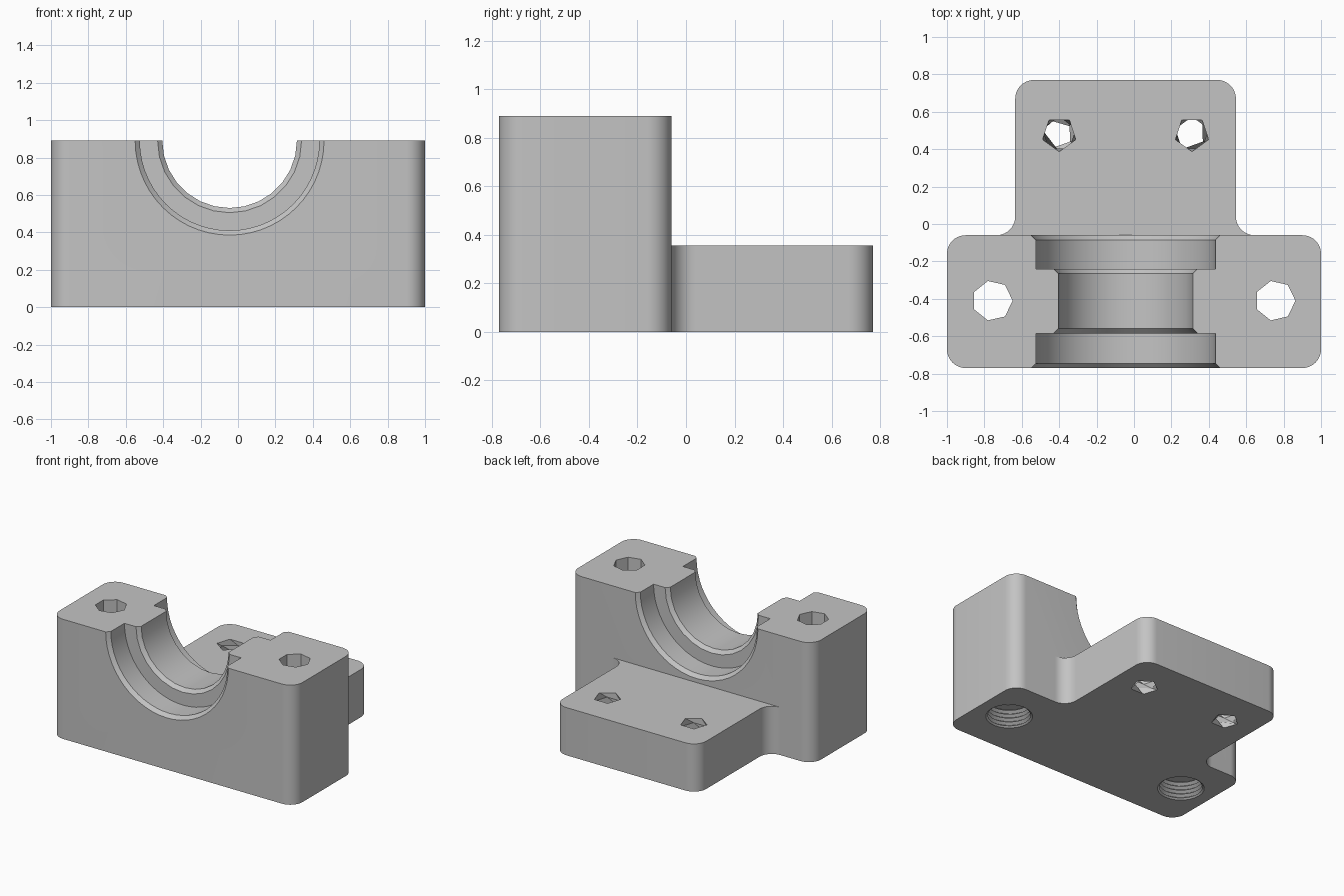
import bpy, bmesh
from math import sin, cos, pi, radians

cube = bpy.data.objects.get("Cube")
if cube:
    bpy.data.objects.remove(cube, do_unlink=True)

grey = bpy.data.materials.new("light_grey")
grey.use_nodes = True
colour = (0.55, 0.55, 0.55, 1)
grey.diffuse_color = colour
grey.node_tree.nodes["Principled BSDF"].inputs["Base Color"].default_value = colour

FRONT, STEP, BACK = -0.77, -0.06, 0.77
TOP, PLATE_TOP = 0.89, 0.355
R = 0.1


def loft(name, rings):
    """Closed solid through a list of equal-length rings."""
    bm = bmesh.new()
    loops = [[bm.verts.new(p) for p in ring] for ring in rings]
    for a, b in zip(loops, loops[1:]):
        for i in range(len(a)):
            j = (i + 1) % len(a)
            bm.faces.new((a[i], a[j], b[j], b[i]))
    bm.faces.new(loops[0])
    bm.faces.new(loops[-1])
    bmesh.ops.recalc_face_normals(bm, faces=bm.faces)
    mesh = bpy.data.meshes.new(name)
    bm.to_mesh(mesh)
    bm.free()
    mesh.materials.append(grey)
    obj = bpy.data.objects.new(name, mesh)
    bpy.context.collection.objects.link(obj)
    return obj


def extrude(name, outline, height):
    return loft(name, [[(x, y, z) for x, y in outline] for z in (0, height)])


def arc(cx, cy, start, end, r=R, steps=10):
    angles = [radians(start + (end - start) * i / steps) for i in range(steps + 1)]
    return [(cx + r * cos(a), cy + r * sin(a)) for a in angles]


def upright(x, y, profile, sides, start=0, twist=0):
    """Rings around a vertical axis from (z, radius) pairs."""
    return [[(x + r * cos(start + k * twist + 2 * pi * i / sides),
              y + r * sin(start + k * twist + 2 * pi * i / sides), z)
             for i in range(sides)] for k, (z, r) in enumerate(profile)]


def lengthwise(profile, sides):
    """Rings around the bore axis from (y, radius) pairs."""
    return [[(-0.045 + r * cos(2 * pi * i / sides), y, TOP + r * sin(2 * pi * i / sides))
             for i in range(sides)] for y, r in profile]


def combine(target, other, operation):
    mod = target.modifiers.new("cut", 'BOOLEAN')
    mod.operation, mod.solver, mod.object = operation, 'EXACT', other
    bpy.context.view_layer.objects.active = target
    bpy.ops.object.modifier_apply(modifier=mod.name)
    bpy.data.objects.remove(other, do_unlink=True)


# Tall bearing block with rounded upright corners
block = extrude("bearing_block",
                arc(1 - R, STEP - R, 0, 90) + arc(R - 1, STEP - R, 90, 180)
                + arc(R - 1, FRONT + R, 180, 270) + arc(1 - R, FRONT + R, 270, 360), TOP)

# Low mounting plate, blended into the block by concave fillets
left, right = 0.545, -0.635
plate = extrude("mounting_plate",
                [(left + R, STEP - R)] + arc(left + R, STEP + R, 270, 180)
                + arc(left - R, BACK - R, 0, 90) + arc(right + R, BACK - R, 90, 180)
                + arc(right - R, STEP + R, 0, -90) + [(right - R, STEP - R)], PLATE_TOP)
combine(block, plate, 'UNION')

# Stepped half-round bore with chamfered edges
seat, shaft = 0.48, 0.36
combine(block, loft("front_seat", lengthwise(
    [(-0.8, 0.535), (-0.745, seat), (-0.585, seat)], 56)), 'DIFFERENCE')
combine(block, loft("rear_seat", lengthwise(
    [(-0.24, seat), (-0.085, seat), (-0.03, 0.535)], 56)), 'DIFFERENCE')
combine(block, loft("shaft_bore", lengthwise(
    [(-0.6, 0.4), (-0.56, shaft), (-0.265, shaft), (-0.225, 0.4)], 28)), 'DIFFERENCE')

# Bolt holes: seven-sided through the block, wide and threaded at the base
for x in (-0.757, 0.755):
    combine(block, loft("bolt_hole", upright(x, -0.41, [(0.1, 0.108), (1, 0.108)], 7)),
            'DIFFERENCE')
    thread = [(-0.02 + 0.015 * k, 0.165 if k % 2 else 0.145) for k in range(12)]
    combine(block, loft("bolt_thread", upright(x, -0.41, thread, 24)), 'DIFFERENCE')

# Small coarse threaded holes through the plate
for x in (-0.4, 0.31):
    thread = [(-0.045 + 0.04 * k, 0.093) for k in range(12)]
    combine(block, loft("plate_thread", upright(x, 0.48, thread, 5, -pi / 2, pi / 5)),
            'DIFFERENCE')

# Smooth rounds, crisp edges
bpy.ops.object.select_all(action='DESELECT')
block.select_set(True)
bpy.context.view_layer.objects.active = block
bpy.ops.object.shade_smooth_by_angle(angle=radians(25))
